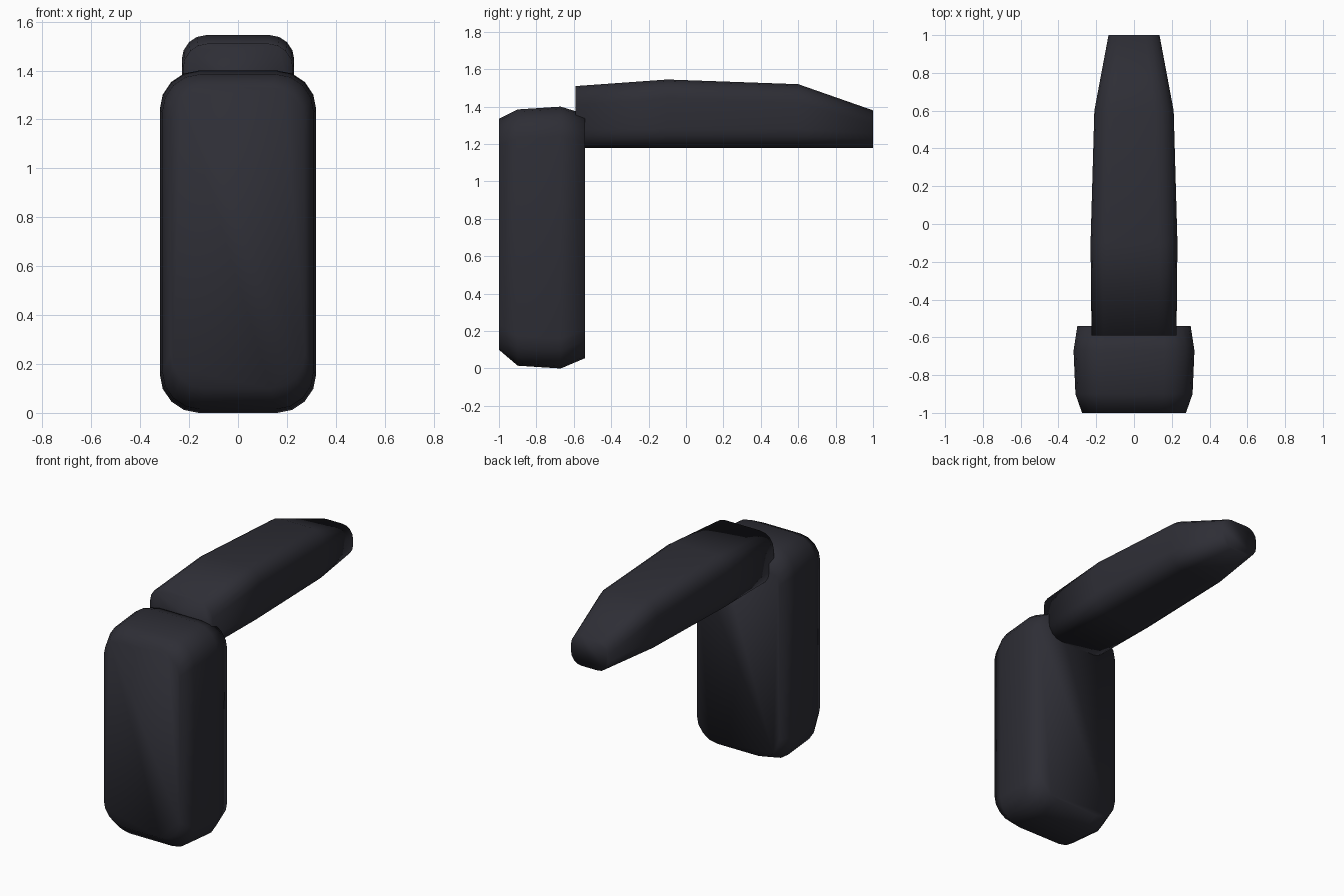
import bpy, bmesh, math

if "Cube" in bpy.data.objects:
    bpy.data.objects.remove(bpy.data.objects["Cube"])

# one dark charcoal colour
mat = bpy.data.materials.new("charcoal")
mat.diffuse_color = (0.027, 0.027, 0.036, 1)
mat.use_nodes = True
mat.node_tree.nodes["Principled BSDF"].inputs["Base Color"].default_value = mat.diffuse_color


def ring(y, half, z0, z1, r, seg=4):
    """Rounded rectangle in the xz plane at depth y."""
    pts = []
    corners = [(half - r, z1 - r, 0), (-half + r, z1 - r, 90),
               (-half + r, z0 + r, 180), (half - r, z0 + r, 270)]
    for cx, cz, start in corners:
        for i in range(seg + 1):
            a = math.radians(start + 90 * i / seg)
            pts.append((cx + r * math.cos(a), y, cz + r * math.sin(a)))
    return pts


def loft(name, sections):
    """Skin rounded sections along y, with capped ends and smooth shading."""
    bm = bmesh.new()
    rings = [[bm.verts.new(p) for p in ring(*s)] for s in sections]
    n = len(rings[0])
    for a, b in zip(rings, rings[1:]):
        for i in range(n):
            j = (i + 1) % n
            bm.faces.new((a[i], a[j], b[j], b[i]))
    bm.faces.new(rings[0])
    bm.faces.new(rings[-1][::-1])
    bmesh.ops.recalc_face_normals(bm, faces=bm.faces)
    for f in bm.faces:
        f.smooth = True
    me = bpy.data.meshes.new(name)
    bm.to_mesh(me)
    bm.free()
    me.materials.append(mat)
    ob = bpy.data.objects.new(name, me)
    bpy.context.collection.objects.link(ob)
    return ob


# upright housing: y, half width, bottom, top, corner radius
loft("upright_housing", [
    (-1.00, 0.275, 0.10, 1.335, 0.14),
    (-0.90, 0.31, 0.015, 1.385, 0.155),
    (-0.67, 0.32, 0.00, 1.40, 0.16),
    (-0.54, 0.30, 0.055, 1.36, 0.15),
])

# tapering arm reaching backwards
loft("rear_arm", [
    (-0.59, 0.225, 1.18, 1.51, 0.10),
    (-0.10, 0.23, 1.18, 1.545, 0.10),
    (0.60, 0.21, 1.18, 1.52, 0.10),
    (1.00, 0.135, 1.18, 1.38, 0.075),
])
